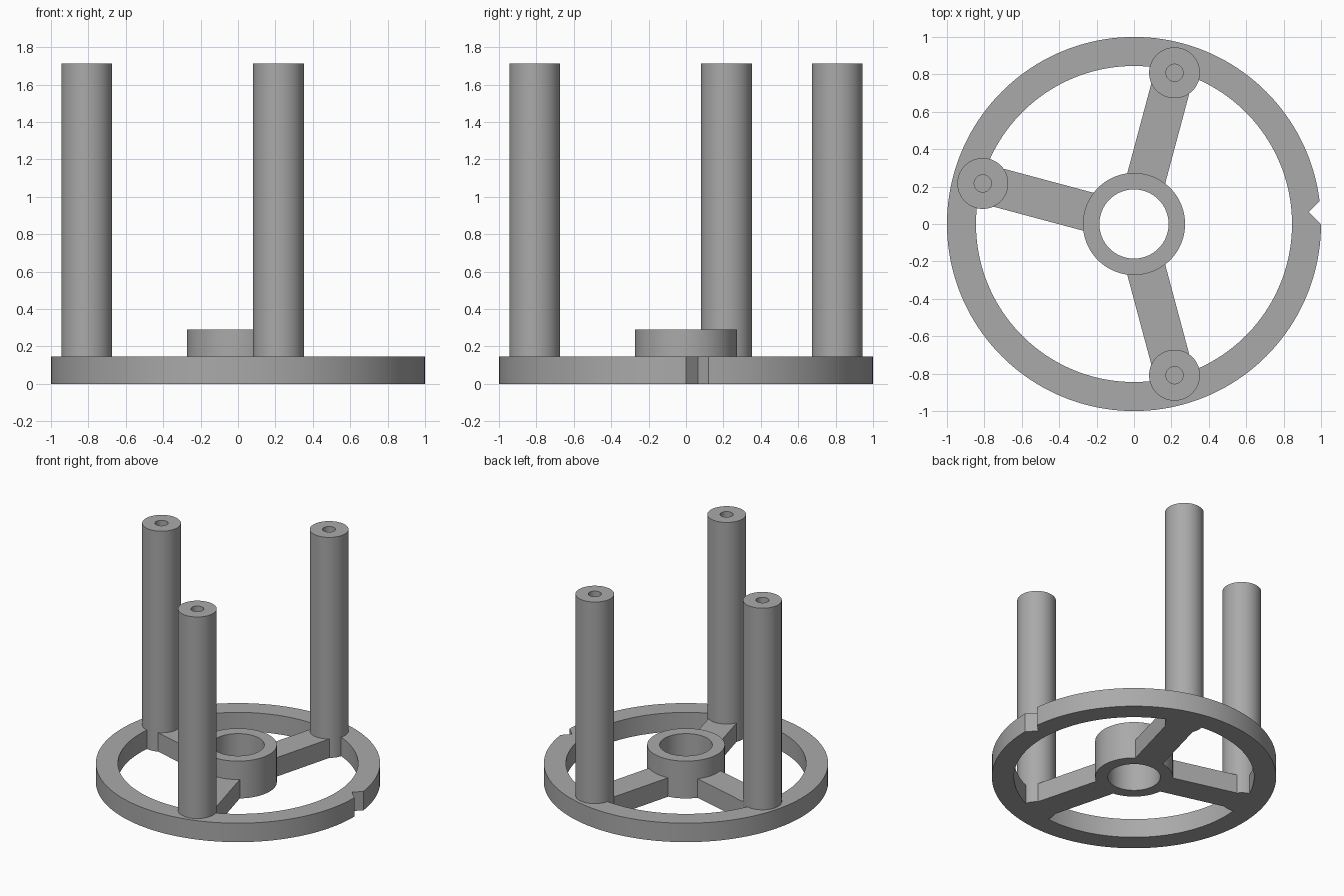
import bpy
import bmesh
from math import cos, sin, pi, radians
from mathutils import Matrix

cube = bpy.data.objects.get("Cube")
if cube:
    bpy.data.objects.remove(cube)

BASE_H, HUB_H, POST_H = 0.147, 0.29, 1.712
POST_R, POST_ORBIT = 0.136, 0.837
POST_ANGLES = [radians(a) for a in (75, 165, 285)]

grey = bpy.data.materials.new("plain grey")
grey.use_nodes = True
grey.diffuse_color = (0.4, 0.4, 0.4, 1)
grey.node_tree.nodes["Principled BSDF"].inputs["Base Color"].default_value = grey.diffuse_color


def make_object(name, bm):
    bmesh.ops.recalc_face_normals(bm, faces=bm.faces)
    mesh = bpy.data.meshes.new(name)
    bm.to_mesh(mesh)
    bm.free()
    mesh.materials.append(grey)
    obj = bpy.data.objects.new(name, mesh)
    bpy.context.collection.objects.link(obj)
    return obj


def lathe(name, profile, centre=(0, 0), segments=96):
    """Revolve (radius, z) points; points on the axis become poles, others rings."""
    bm = bmesh.new()
    verts = [bm.verts.new((r, 0, z)) for r, z in profile]
    edges = [bm.edges.new((a, b)) for a, b in zip(verts, verts[1:])]
    bmesh.ops.spin(bm, geom=verts + edges, cent=(0, 0, 0), axis=(0, 0, 1),
                   angle=2 * pi, steps=segments)
    bmesh.ops.remove_doubles(bm, verts=bm.verts, dist=0.0001)
    bmesh.ops.translate(bm, verts=bm.verts, vec=(*centre, 0))
    return make_object(name, bm)


def tube(name, outer, inner, height, segments=96):
    corners = [(outer, 0), (outer, height), (inner, height), (inner, 0), (outer, 0)]
    return lathe(name, corners, segments=segments)


def box(name, size, centre, angle):
    """Upright box, placed by its centre and then turned about the model's axis."""
    bm = bmesh.new()
    bmesh.ops.create_cube(bm, size=1)
    bmesh.ops.scale(bm, verts=bm.verts, vec=size)
    bmesh.ops.translate(bm, verts=bm.verts, vec=centre)
    bmesh.ops.rotate(bm, verts=bm.verts, cent=(0, 0, 0), matrix=Matrix.Rotation(angle, 3, "Z"))
    return make_object(name, bm)


def combine(target, other, operation):
    mod = target.modifiers.new(operation.lower(), "BOOLEAN")
    mod.operation, mod.solver, mod.object = operation, "EXACT", other
    bpy.context.view_layer.objects.active = target
    bpy.ops.object.modifier_apply(modifier=mod.name)
    bpy.data.objects.remove(other)


def smooth(obj):
    bpy.ops.object.select_all(action="DESELECT")
    obj.select_set(True)
    bpy.context.view_layer.objects.active = obj
    bpy.ops.object.shade_smooth_by_angle(angle=radians(30))


# Rim with a V notch on its +x side
base = tube("spoked_base", 1.0, 0.845, BASE_H, 160)
notch = box("notch_cutter", (0.092, 0.092, 1), (0, 0, 0), pi / 4)
notch.data.transform(Matrix.Translation((1.0, 0.064, 0)))
combine(base, notch, "DIFFERENCE")

# Spokes and post feet merge into the rim
centres = [(POST_ORBIT * cos(a), POST_ORBIT * sin(a)) for a in POST_ANGLES]
for angle, centre in zip(POST_ANGLES, centres):
    foot = lathe("post_foot", [(0, 0), (POST_R, 0), (POST_R, BASE_H), (0, BASE_H)], centre)
    combine(base, foot, "UNION")
    spoke = box("spoke", (0.62, 0.21, BASE_H), (0.53, 0, BASE_H / 2), angle)
    combine(base, spoke, "UNION")

# Raised hub with an open bore
combine(base, tube("hub", 0.273, 0.185, HUB_H), "UNION")
smooth(base)

# Tall posts, each with a blind hole in its top
HOLE_R, HOLE_FLOOR = 0.046, 1.3
for side, centre in zip(("back", "right", "front"), centres):
    post = lathe(side + "_post", [(POST_R, BASE_H), (POST_R, POST_H), (HOLE_R, POST_H),
                                  (HOLE_R, HOLE_FLOOR), (0, HOLE_FLOOR)], centre)
    smooth(post)
